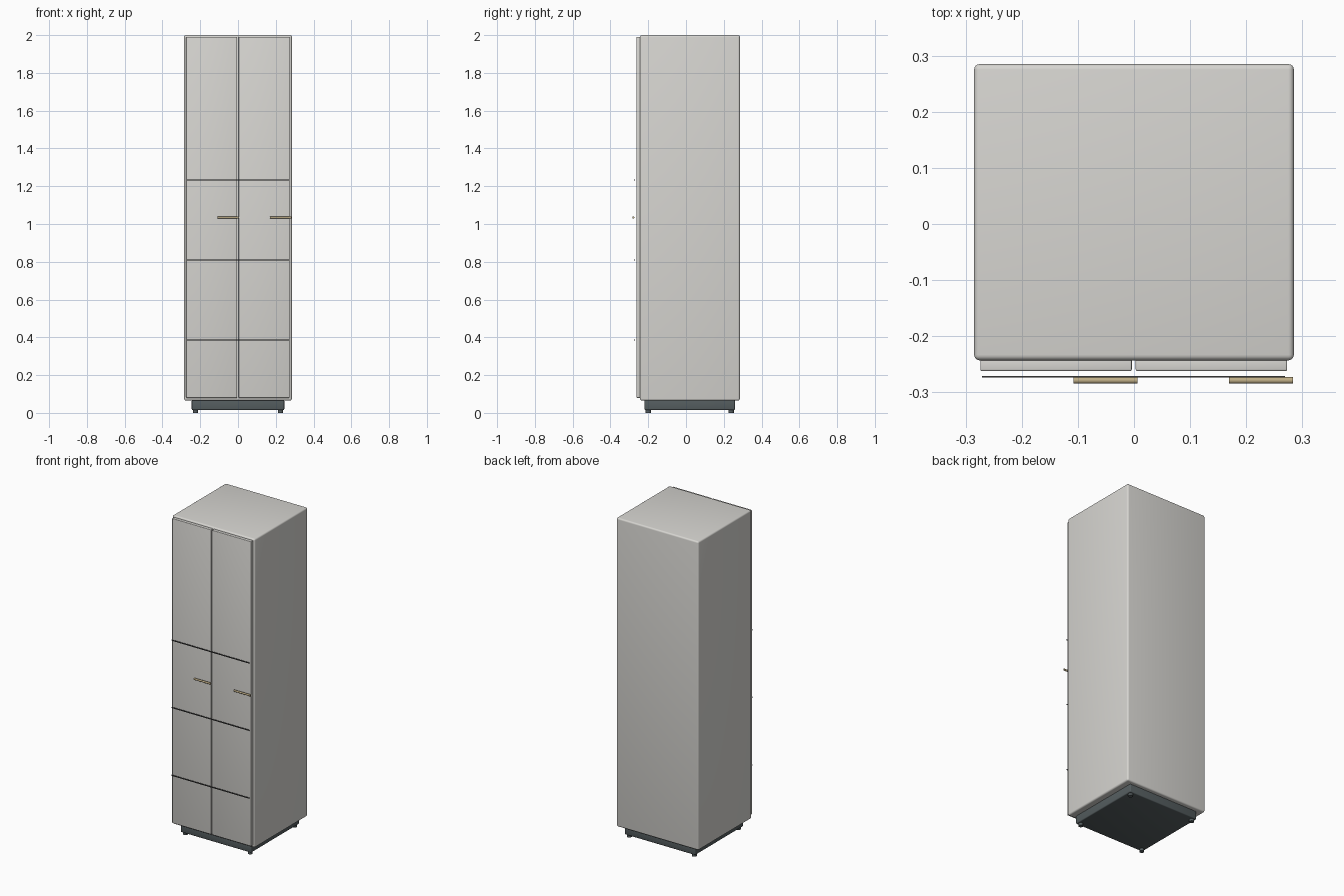
import bpy, math

if "Cube" in bpy.data.objects:
    bpy.data.objects.remove(bpy.data.objects["Cube"])


def material(name, color):
    m = bpy.data.materials.new(name)
    m.diffuse_color = (*color, 1)
    m.use_nodes = True
    m.node_tree.nodes["Principled BSDF"].inputs["Base Color"].default_value = m.diffuse_color
    return m


body_mat = material("warm_white", (0.68, 0.67, 0.64))
dark_mat = material("charcoal", (0.09, 0.11, 0.115))
brass_mat = material("brass", (0.52, 0.42, 0.24))
line_mat = material("dark_trim", (0.08, 0.08, 0.08))


def finish(ob, name, mat):
    ob.name = name
    ob.data.materials.append(mat)
    bpy.ops.object.shade_smooth_by_angle(angle=math.radians(35))
    return ob


def box(name, x, y, z, mat, bevel=0.0, segments=3):
    """Box from (min, max) ranges with rounded edges."""
    bpy.ops.mesh.primitive_cube_add(
        size=1, location=[(r[0] + r[1]) / 2 for r in (x, y, z)])
    ob = bpy.context.object
    ob.scale = [r[1] - r[0] for r in (x, y, z)]
    bpy.ops.object.transform_apply(location=False, scale=True)
    if bevel:
        mod = ob.modifiers.new("round", 'BEVEL')
        mod.width = bevel
        mod.segments = segments
        bpy.ops.object.modifier_apply(modifier=mod.name)
    return finish(ob, name, mat)


def rod(name, radius, length, loc, mat, axis='X', verts=20):
    rot = (0, math.pi / 2, 0) if axis == 'X' else (0, 0, 0)
    bpy.ops.mesh.primitive_cylinder_add(
        vertices=verts, radius=radius, depth=length, location=loc, rotation=rot)
    return finish(bpy.context.object, name, mat)


# Cabinet carcass
box("cabinet_body", (-0.285, 0.285), (-0.243, 0.285), (0.065, 2.0), body_mat, 0.01, 4)

# Two door panels
box("left_door", (-0.274, -0.004), (-0.262, -0.24), (0.08, 1.99), body_mat, 0.003)
box("right_door", (0.003, 0.273), (-0.262, -0.24), (0.08, 1.99), body_mat, 0.003)

# Thin horizontal trim lines in front of the doors
for i, z in enumerate((0.385, 0.81, 1.232)):
    box(f"trim_line_{i + 1}", (-0.271, 0.269), (-0.274, -0.271),
        (z - 0.003, z + 0.003), line_mat)

# Bar handles
for name, x in (("left_handle", -0.051), ("right_handle", 0.226)):
    rod(name, 0.0058, 0.114, (x, -0.2788, 1.035), brass_mat)

# Recessed plinth and its corner feet
box("plinth", (-0.245, 0.245), (-0.22, 0.259), (0.015, 0.068), dark_mat, 0.006)
for fx in (-0.225, 0.225):
    for fy in (-0.2, 0.239):
        rod("foot", 0.014, 0.02, (fx, fy, 0.01), dark_mat, 'Z')
